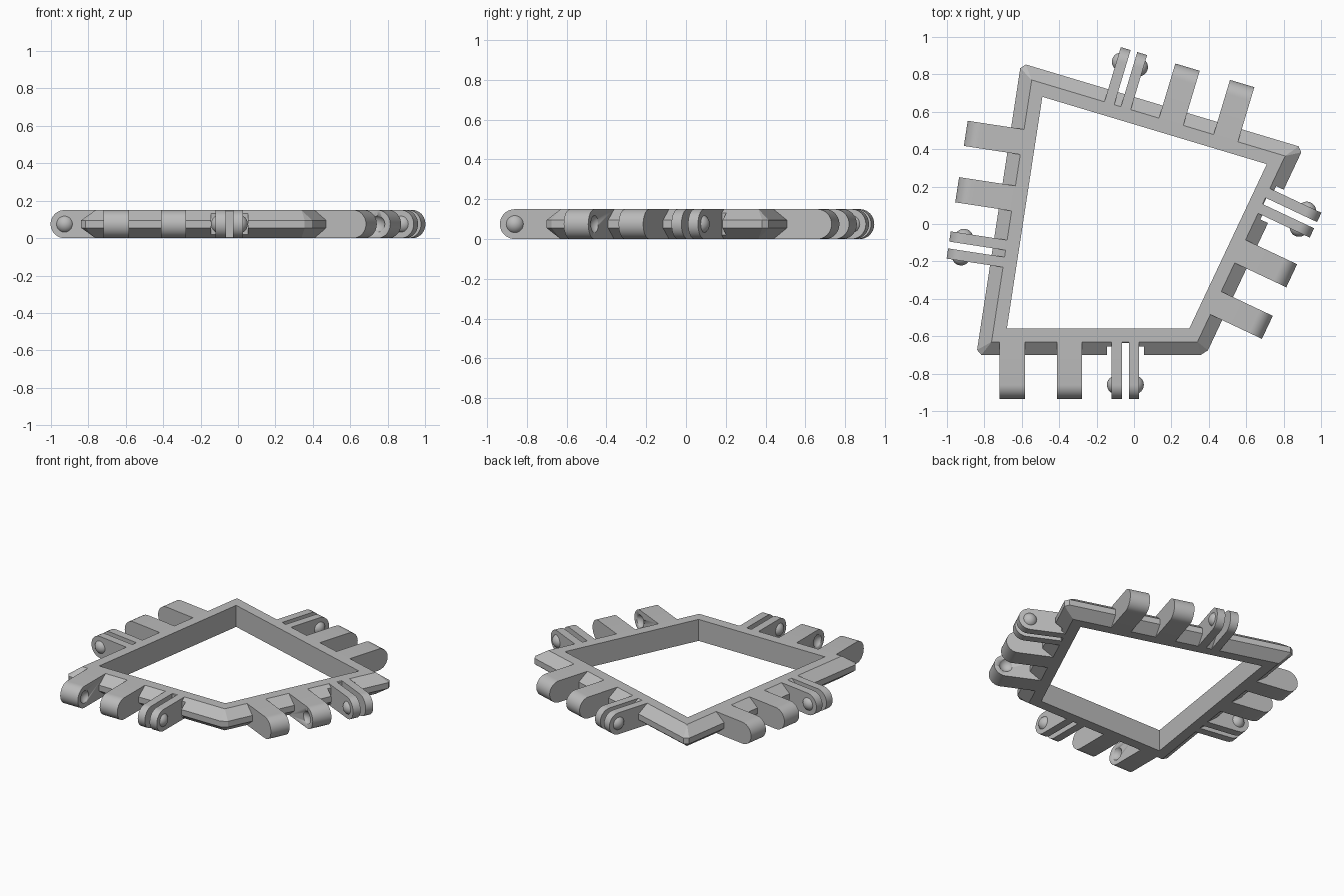
import bpy
import bmesh
from math import pi, sin, cos
from mathutils import Matrix, Vector

cube = bpy.data.objects.get("Cube")
if cube:
    bpy.data.objects.remove(cube, do_unlink=True)

grey = bpy.data.materials.new("plain grey")
grey.use_nodes = True
grey.diffuse_color = (0.5, 0.5, 0.5, 1)
grey.node_tree.nodes["Principled BSDF"].inputs["Base Color"].default_value = (0.5, 0.5, 0.5, 1)

HEIGHT = 0.15
MID = HEIGHT / 2
REACH = 0.3        # inner frame edge to hinge axis
STEP = 0.07        # width of the flat top, and of the bevel
BALL = 0.05
CAP = 0.025        # how far a ball stands out

# Inner corners, counter-clockwise, and where the hinge set starts on each side
corners = [Vector(c) for c in [(-0.68, -0.56), (0.295, -0.56), (0.71, 0.32), (-0.49, 0.68)]]
starts = [0.03, 0.185, 0.25, 0.255]
names = ["front", "left", "back", "right"]


def finish(bm, name, matrix=Matrix(), smooth=True):
    bm.transform(matrix)
    bmesh.ops.recalc_face_normals(bm, faces=bm.faces)
    mesh = bpy.data.meshes.new(name)
    bm.to_mesh(mesh)
    bm.free()
    mesh.materials.append(grey)
    obj = bpy.data.objects.new(name, mesh)
    bpy.context.collection.objects.link(obj)
    if smooth:
        select(obj)
        bpy.ops.object.shade_smooth_by_angle(angle=pi / 6)
    return obj


def select(obj):
    bpy.ops.object.select_all(action='DESELECT')
    obj.select_set(True)
    bpy.context.view_layer.objects.active = obj


def cut(obj, cutter):
    cutter.hide_render = True
    mod = obj.modifiers.new("cut", 'BOOLEAN')
    mod.operation = 'DIFFERENCE'
    mod.solver = 'EXACT'
    mod.object = cutter
    select(obj)
    bpy.ops.object.modifier_apply(modifier=mod.name)
    bpy.data.objects.remove(cutter, do_unlink=True)


def prism(name, x0, x1, profile, matrix):
    """Extrude a (outward, height) profile along a frame side."""
    bm = bmesh.new()
    face = bm.faces.new([bm.verts.new((x0, -out, z)) for out, z in profile])
    ext = bmesh.ops.extrude_face_region(bm, geom=[face])
    moved = [v for v in ext["geom"] if isinstance(v, bmesh.types.BMVert)]
    bmesh.ops.translate(bm, verts=moved, vec=(x1 - x0, 0, 0))
    return finish(bm, name, matrix)


def lug(name, centre, width, matrix):
    arc = [(REACH + MID * cos(a), MID + MID * sin(a))
           for a in (-pi / 2 + pi * i / 20 for i in range(21))]
    return prism(name, centre - width / 2, centre + width / 2,
                 [(STEP, 0)] + arc + [(STEP, HEIGHT)], matrix)


def ball(name, face_x, side, matrix, whole=False):
    """A sphere on the hinge axis, trimmed to a cap standing on face_x."""
    bm = bmesh.new()
    bmesh.ops.create_uvsphere(bm, u_segments=24, v_segments=16, radius=BALL)
    centre = Vector((face_x - side * (BALL - CAP), -REACH, MID))
    bm.transform(Matrix.Translation(centre) @ Matrix.Rotation(pi / 2, 4, 'Y'))
    if not whole:
        bmesh.ops.bisect_plane(bm, geom=bm.verts[:] + bm.edges[:] + bm.faces[:],
                               plane_co=(face_x - side * 0.002, 0, 0),
                               plane_no=(side, 0, 0), clear_inner=True)
        bmesh.ops.holes_fill(bm, edges=[e for e in bm.edges if e.is_boundary], sides=0)
    return finish(bm, name, matrix)


def offset_corner(i, d):
    """Mitred offset of an inner corner."""
    a = (corners[i] - corners[i - 1]).normalized()
    b = (corners[(i + 1) % 4] - corners[i]).normalized()
    na, nb = Vector((a.y, -a.x)), Vector((b.y, -b.x))
    return corners[i] + (na + nb) * d / (1 + na.dot(nb)), a, b


def ring(bm, d, z, clip=0):
    verts = []
    for i in range(4):
        p, a, b = offset_corner(i, d)
        verts += [bm.verts.new((*(p - a * clip), z)), bm.verts.new((*(p + b * clip), z))]
    return verts


# Frame: flat inner wall, top and bottom, bevelled outside with clipped corners
bm = bmesh.new()
rings = [ring(bm, 0, 0), ring(bm, STEP, 0), ring(bm, 2 * STEP, MID - 0.02, 0.027),
         ring(bm, 2 * STEP, MID + 0.02, 0.027), ring(bm, STEP, HEIGHT), ring(bm, 0, HEIGHT)]
for r, s in zip(rings, rings[1:] + rings[:1]):
    for k in range(8):
        n = (k + 1) % 8
        bm.faces.new((r[k], r[n], s[n], s[k]))
bmesh.ops.remove_doubles(bm, verts=bm.verts, dist=0.0001)
frame = finish(bm, "frame", smooth=False)


def box(out, x0, x1, matrix):
    return prism("cutter", x0, x1, [(out, -0.1), (0.25, -0.1), (0.25, 0.3), (out, 0.3)], matrix)


# Hinge set on each side: two socket lugs and a two-pronged fork
LUG_W, PRONG_W, PITCH = 0.136, 0.055, 0.305
PRONGS = (0.558, 0.65)
for i, side_name in enumerate(names):
    d = (corners[(i + 1) % 4] - corners[i]).normalized()
    origin = corners[i] + d * starts[i]
    m = Matrix(((d.x, -d.y, 0, origin.x), (d.y, d.x, 0, origin.y), (0, 0, 1, 0), (0, 0, 0, 1)))

    # Clearance around and between the prongs
    cut(frame, box(0.095, 0.506, 0.703, m))
    cut(frame, box(0.075, PRONGS[0] + PRONG_W / 2, PRONGS[1] - PRONG_W / 2, m))

    # Lugs with round sockets facing each other
    for k, side in enumerate((-1, 1)):
        part = lug(f"{side_name}_lug_{k + 1}", k * PITCH, LUG_W, m)
        cut(part, ball("cutter", k * PITCH - side * LUG_W / 2, side, m, whole=True))

    # Prongs with balls on their outer faces
    for k, side in enumerate((-1, 1)):
        lug(f"{side_name}_prong_{k + 1}", PRONGS[k], PRONG_W, m)
        ball(f"{side_name}_ball_{k + 1}", PRONGS[k] + side * PRONG_W / 2, side, m)
